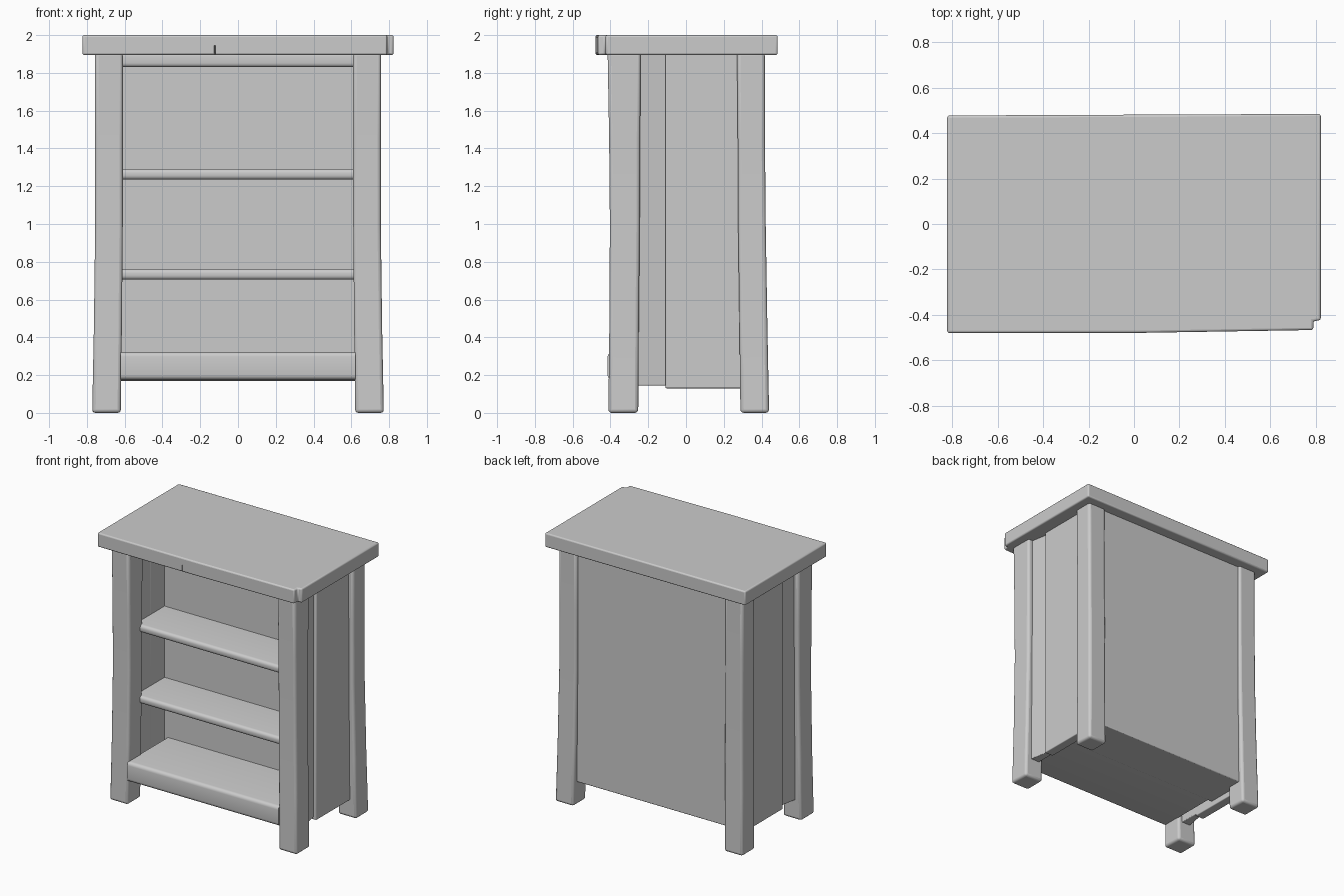
import bpy, bmesh, math

if "Cube" in bpy.data.objects:
    bpy.data.objects.remove(bpy.data.objects["Cube"], do_unlink=True)

GREY = (0.6, 0.6, 0.6, 1)
mat = bpy.data.materials.new("plain grey")
mat.use_nodes = True
mat.diffuse_color = GREY
mat.node_tree.nodes["Principled BSDF"].inputs["Base Color"].default_value = GREY


def loft(name, rings, bevel=0.012, segments=3):
    """Solid through a stack of rings of (x, y, z) points, with softened edges."""
    bm = bmesh.new()
    loops = [[bm.verts.new(p) for p in ring] for ring in rings]
    n = len(loops[0])
    for low, high in zip(loops, loops[1:]):
        for i in range(n):
            j = (i + 1) % n
            bm.faces.new((low[i], low[j], high[j], high[i]))
    bm.faces.new(loops[0][::-1])
    bm.faces.new(loops[-1])
    bmesh.ops.recalc_face_normals(bm, faces=bm.faces)
    mesh = bpy.data.meshes.new(name)
    bm.to_mesh(mesh)
    bm.free()
    ob = bpy.data.objects.new(name, mesh)
    bpy.context.collection.objects.link(ob)
    mesh.materials.append(mat)
    if bevel:
        mod = ob.modifiers.new("soft edges", 'BEVEL')
        mod.width = bevel
        mod.segments = segments
        mod.limit_method = 'ANGLE'
    bpy.ops.object.select_all(action='DESELECT')
    ob.select_set(True)
    bpy.context.view_layer.objects.active = ob
    bpy.ops.object.shade_smooth_by_angle(angle=math.radians(40))
    return ob


def rect(x, y, z):
    return [(x[0], y[0], z), (x[1], y[0], z), (x[1], y[1], z), (x[0], y[1], z)]


def prism(name, outline, z0, z1, bevel):
    """Upright solid with the given plan outline."""
    return loft(name, [[(x, y, z) for x, y in outline] for z in (z0, z1)], bevel)


def board(name, half, y, z, r):
    """Crosswise board with a rounded front edge and square ends."""
    arc = [math.radians(a) for a in (0, 22, 45, 67, 90)]
    low = [(y[0] + r - r * math.cos(a), z[0] + r - r * math.sin(a)) for a in reversed(arc)]
    high = [(y[0] + r - r * math.cos(a), z[1] - r + r * math.sin(a)) for a in arc]
    profile = low + high + [(y[1], z[1]), (y[1], z[0])]
    return loft(name, [[(x, py, pz) for py, pz in profile] for x in (-half, half)], 0)


# Legs, slightly splayed at the feet
heights = (0, 0.45, 1.0, 1.45, 1.91)
outer = (0.772, 0.763, 0.756, 0.756, 0.757)
inner = (0.62, 0.615, 0.61, 0.61, 0.61)
front = [(-0.411, -0.253), (-0.406, -0.25), (-0.403, -0.245), (-0.407, -0.243), (-0.415, -0.24)]
back = [(0.288, 0.44), (0.283, 0.431), (0.276, 0.422), (0.274, 0.418), (0.27, 0.417)]
for side, s in (("left", 1), ("right", -1)):
    for end, depth in (("front", front), ("back", back)):
        rings = [rect((s * i, s * o), d, z) for z, i, o, d in zip(heights, inner, outer, depth)]
        loft(f"{end}_leg_{side}", rings, 0.018)

    # Side planks between the legs: a slanted front one and a wide flat one
    prism(f"narrow_side_plank_{side}",
          [(s * 0.65, -0.27), (s * 0.725, -0.27), (s * 0.695, -0.1), (s * 0.65, -0.1)],
          0.145, 1.91, 0.005)
    prism(f"wide_side_plank_{side}",
          [(s * 0.65, -0.108), (s * 0.72, -0.108), (s * 0.72, 0.3), (s * 0.65, 0.3)],
          0.13, 1.91, 0.006)

# Tabletop with a chipped corner
outline = [(-0.823, -0.48), (0, -0.48), (0.79, -0.467), (0.79, -0.428),
           (0.823, -0.424), (0.823, 0.485), (-0.823, 0.478)]
top = prism("tabletop", outline, 1.895, 2.0, 0.01)

# Small split in the front edge of the tabletop
cutter = prism("split_cutter", [(-0.13, -0.5), (-0.118, -0.5), (-0.122, -0.45)], 1.88, 1.945, 0)
cutter.hide_render = True
cutter.hide_set(True)
cutter.display_type = 'WIRE'
cut = top.modifiers.new("split", 'BOOLEAN')
cut.operation = 'DIFFERENCE'
cut.object = cutter

# Thick back, base board, shelves and upper rail
loft("back_panel", [rect((-0.66, 0.66), (0.065, 0.40), z) for z in (0.17, 1.91)], 0.006)
board("base_board", 0.622, (-0.415, 0.1), (0.175, 0.322), 0.025)
for name, z in (("lower_shelf", (0.705, 0.762)), ("upper_shelf", (1.235, 1.292)),
                ("top_rail", (1.83, 1.91))):
    board(name, 0.66, (-0.28, 0.1), z, 0.022)
